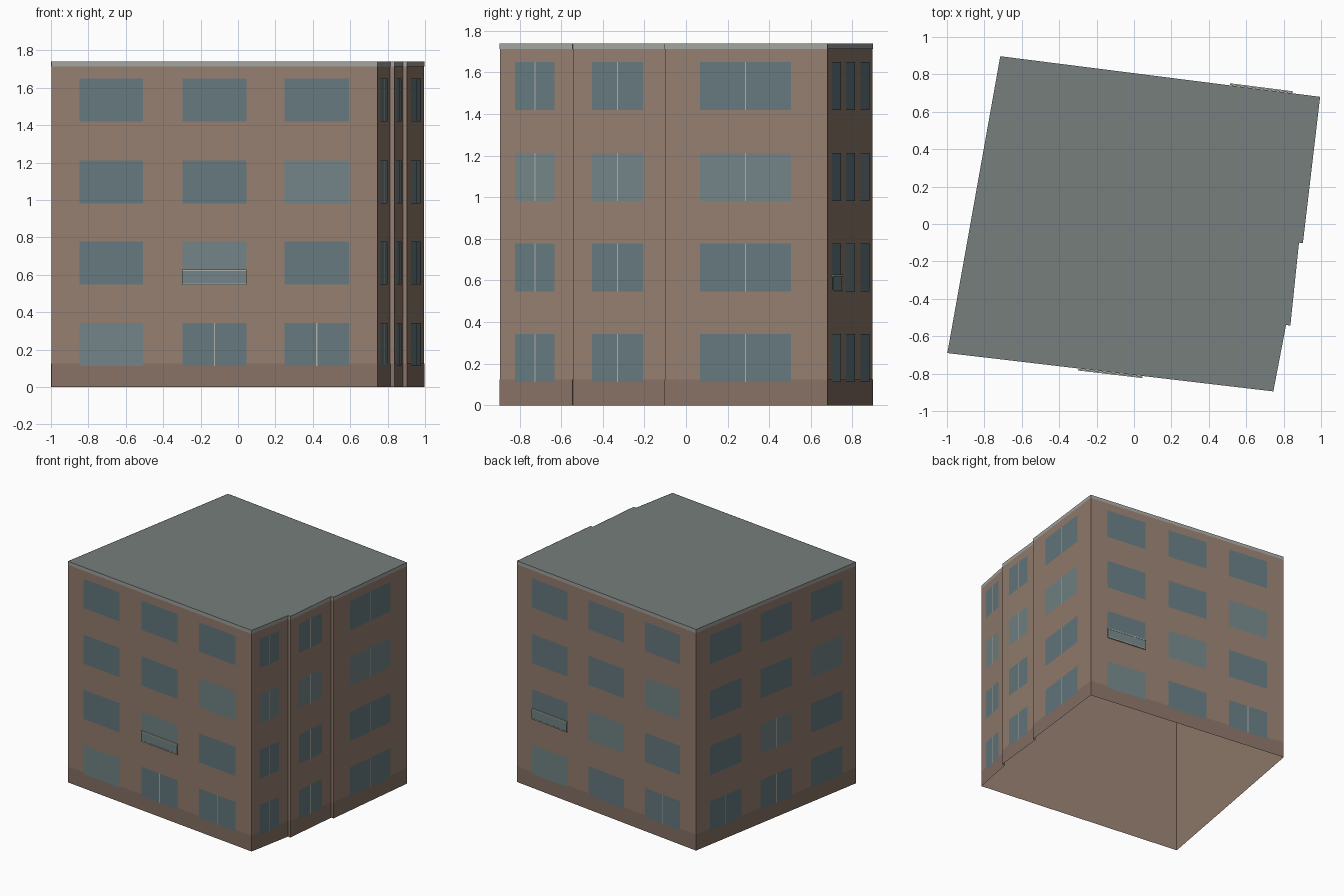
import bpy
from mathutils import Vector

if "Cube" in bpy.data.objects:
    bpy.data.objects.remove(bpy.data.objects["Cube"])

H = 1.74
# footprint, counter-clockwise from the front left corner
FOOT = [(-0.998, -0.69), (0.745, -0.895), (0.813, -0.54), (0.836, -0.543),
        (0.882, -0.10), (0.903, -0.102), (0.995, 0.68), (-0.715, 0.897)]
FLOORS = [(0.112, 0.342), (0.547, 0.777), (0.982, 1.212), (1.42, 1.65)]
BAYS = [(0.086, 0.282), (0.402, 0.599), (0.716, 0.913)]


def material(name, r, g, b):
    m = bpy.data.materials.new(name)
    m.diffuse_color = (r, g, b, 1)
    m.use_nodes = True
    m.node_tree.nodes["Principled BSDF"].inputs["Base Color"].default_value = m.diffuse_color
    return m


BRICK = material("brick", 0.30, 0.21, 0.16)
BASE = material("base", 0.24, 0.165, 0.13)
STONE = material("stone", 0.36, 0.37, 0.34)
ROOF = material("roof_grey", 0.18, 0.21, 0.20)
GLASS = material("glass", 0.13, 0.19, 0.21)
PALE = material("pale_glass", 0.17, 0.23, 0.24)
FRAME = material("frame", 0.42, 0.42, 0.37)


def mesh(name, verts, faces, mat):
    me = bpy.data.meshes.new(name)
    me.from_pydata(verts, [], faces)
    me.materials.append(mat)
    ob = bpy.data.objects.new(name, me)
    bpy.context.collection.objects.link(ob)
    return ob


def side(i):
    a = Vector((*FOOT[i], 0))
    d = Vector((*FOOT[(i + 1) % len(FOOT)], 0)) - a
    return a, d, Vector((d.y, -d.x, 0)).normalized()


def panel(name, i, f0, f1, z0, z1, off, mat, depth=0):
    """Flat panel on wall i between two fractions of its length; depth makes it a box."""
    a, d, n = side(i)
    ring = [(f0, z0), (f1, z0), (f1, z1), (f0, z1)]
    pts = [a + d * f + n * off + Vector((0, 0, z)) for f, z in ring]
    faces = [(0, 1, 2, 3)]
    if depth:
        pts += [p - n * depth for p in pts]
        faces += [(7, 6, 5, 4)] + [(k, k + 4, (k + 1) % 4 + 4, (k + 1) % 4) for k in range(4)]
    return mesh(name, pts, faces, mat)


def window(i, f0, f1, floor, pale=False, bar=False):
    z0, z1 = FLOORS[floor]
    panel("window", i, f0, f1, z0, z1, 0.003, PALE if pale else GLASS)
    if bar:
        mid, w = (f0 + f1) / 2, 0.003 / side(i)[1].length
        panel("window_bar", i, mid - w, mid + w, z0, z1, 0.004, FRAME)


def balcony(i, f0, f1, floor):
    z = FLOORS[floor][0]
    panel("balcony_screen", i, f0, f1, z, z + 0.075, 0.009, PALE, 0.004)
    panel("balcony_rail", i, f0, f1, z + 0.073, z + 0.081, 0.011, FRAME, 0.009)
    panel("balcony_sill", i, f0, f1, z - 0.002, z + 0.006, 0.011, FRAME, 0.009)


# open-bottomed shell and roof
n = len(FOOT)
mesh("walls", [(x, y, z) for z in (0, H) for x, y in FOOT],
     [(k, (k + 1) % n, (k + 1) % n + n, k + n) for k in range(n)], BRICK)
mesh("roof", [(x, y, H) for x, y in FOOT], [tuple(range(n))], ROOF)

# base course and roof edge band
for i in range(n):
    panel("base_course", i, 0, 1, 0, 0.125, 0.0015, BASE)
    panel("roof_band", i, 0, 1, 1.713, H, 0.0015, STONE)

# three-bay walls: pale windows and barred windows as (bay, floor)
STYLES = {
    0: ({(0, 0), (1, 1), (2, 2)}, {(1, 0), (2, 0)}),
    6: ({(0, 0), (1, 1), (2, 2)}, {(2, 0)}),
    7: ({(2, 2), (1, 1)}, {(0, 0), (1, 0), (1, 1)}),
}
for i, (pale, bars) in STYLES.items():
    for b, (f0, f1) in enumerate(BAYS):
        for fl in range(4):
            window(i, f0, f1, fl, (b, fl) in pale, (b, fl) in bars)
balcony(0, *BAYS[1], 1)
balcony(6, *BAYS[0], 1)

# stepped right wall, one barred window per step and floor
for i, f0, f1 in [(1, 0.21, 0.745), (3, 0.205, 0.762), (5, 0.218, 0.776)]:
    for fl in range(4):
        window(i, f0, f1, fl, fl == 2, True)
